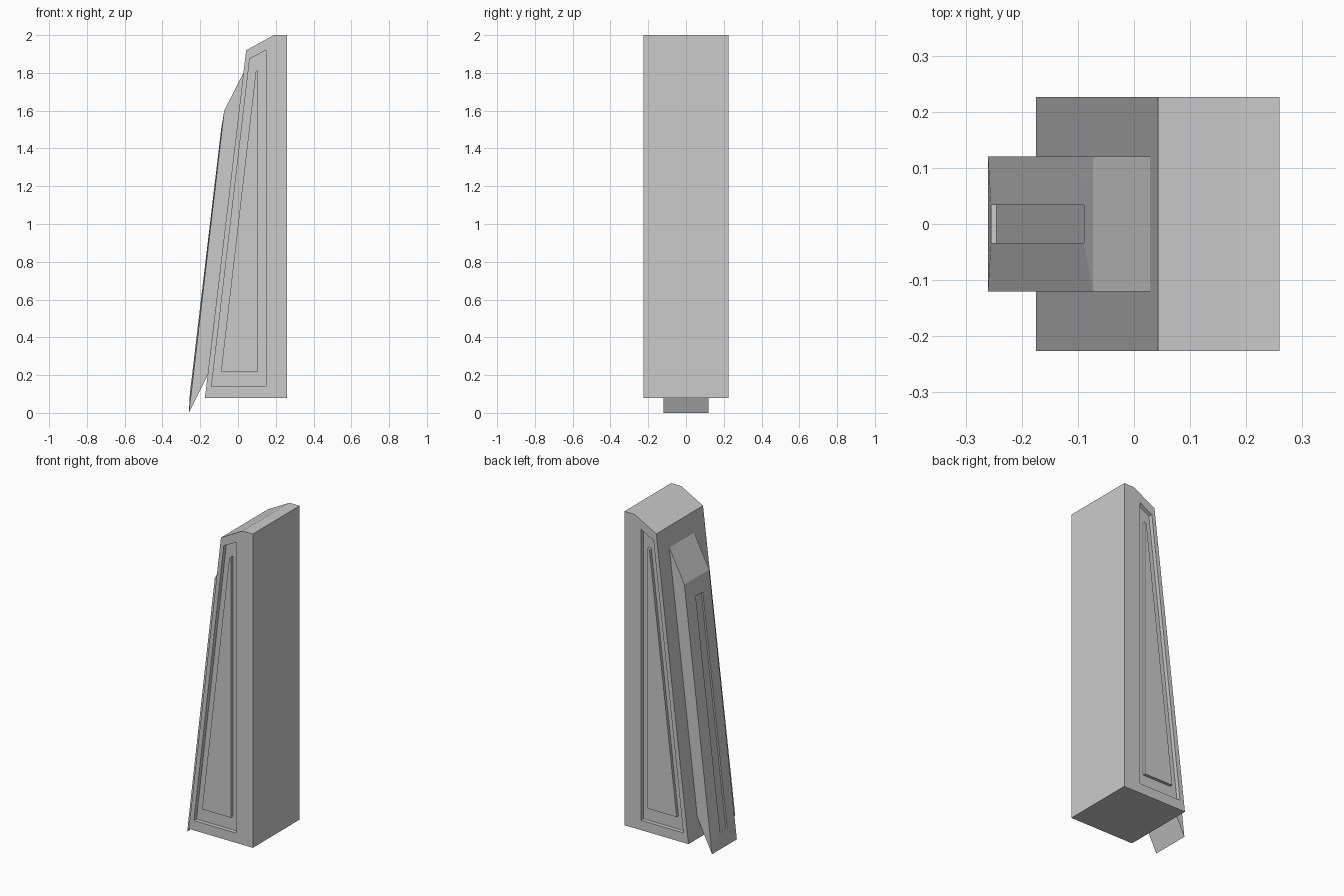
import bpy, bmesh

if "Cube" in bpy.data.objects:
    bpy.data.objects.remove(bpy.data.objects["Cube"])


def loft(name, rings):
    """Bridge a series of equal-sized point rings and cap both ends."""
    bm = bmesh.new()
    loops = [[bm.verts.new(p) for p in ring] for ring in rings]
    n = len(loops[0])
    for a, b in zip(loops, loops[1:]):
        for i in range(n):
            j = (i + 1) % n
            bm.faces.new((a[i], a[j], b[j], b[i]))
    bm.faces.new(loops[0])
    bm.faces.new(loops[-1])
    bmesh.ops.recalc_face_normals(bm, faces=bm.faces[:])
    mesh = bpy.data.meshes.new(name)
    bm.to_mesh(mesh)
    bm.free()
    obj = bpy.data.objects.new(name, mesh)
    bpy.context.collection.objects.link(obj)
    return obj


# Tapered body: side profiles (x, z), each with five corners
body = [(-0.175, 0.08), (0.259, 0.08), (0.259, 2.0), (0.19, 2.0), (0.043, 1.92)]
frame = [(-0.14, 0.14), (0.148, 0.14), (0.148, 1.92), (0.105, 1.8975), (0.062, 1.875)]
panel = [(-0.09, 0.22), (0.106, 0.22), (0.106, 1.815), (0.1, 1.81), (0.094, 1.805)]

# Raised panel inside a recess, mirrored onto both sides
half_width = 0.226
recess = half_width - 0.025
raised = recess + 0.018
steps = [(panel, raised), (panel, recess), (frame, recess),
         (frame, half_width), (body, half_width)]
rings = [[(x, -y, z) for x, z in prof] for prof, y in steps]
rings += [[(x, y, z) for x, z in prof] for prof, y in reversed(steps)]
loft("tapered_body", rings)


# Sloping fin on the left, with a shallow slot in its slightly bulged outer face
def fin_ring(low, high, w):
    return [(low[0], -w, low[1]), (low[0], w, low[1]),
            (high[0], w, high[1]), (high[0], -w, high[1])]


loft("sloping_fin", [
    fin_ring((-0.161, 0.2), (0.029, 1.8), 0.12),
    fin_ring((-0.26, 0.0), (-0.073, 1.6), 0.12),
    fin_ring((-0.255, 0.1), (-0.0895, 1.5), 0.034),
    fin_ring((-0.245, 0.1), (-0.0795, 1.5), 0.034),
])
